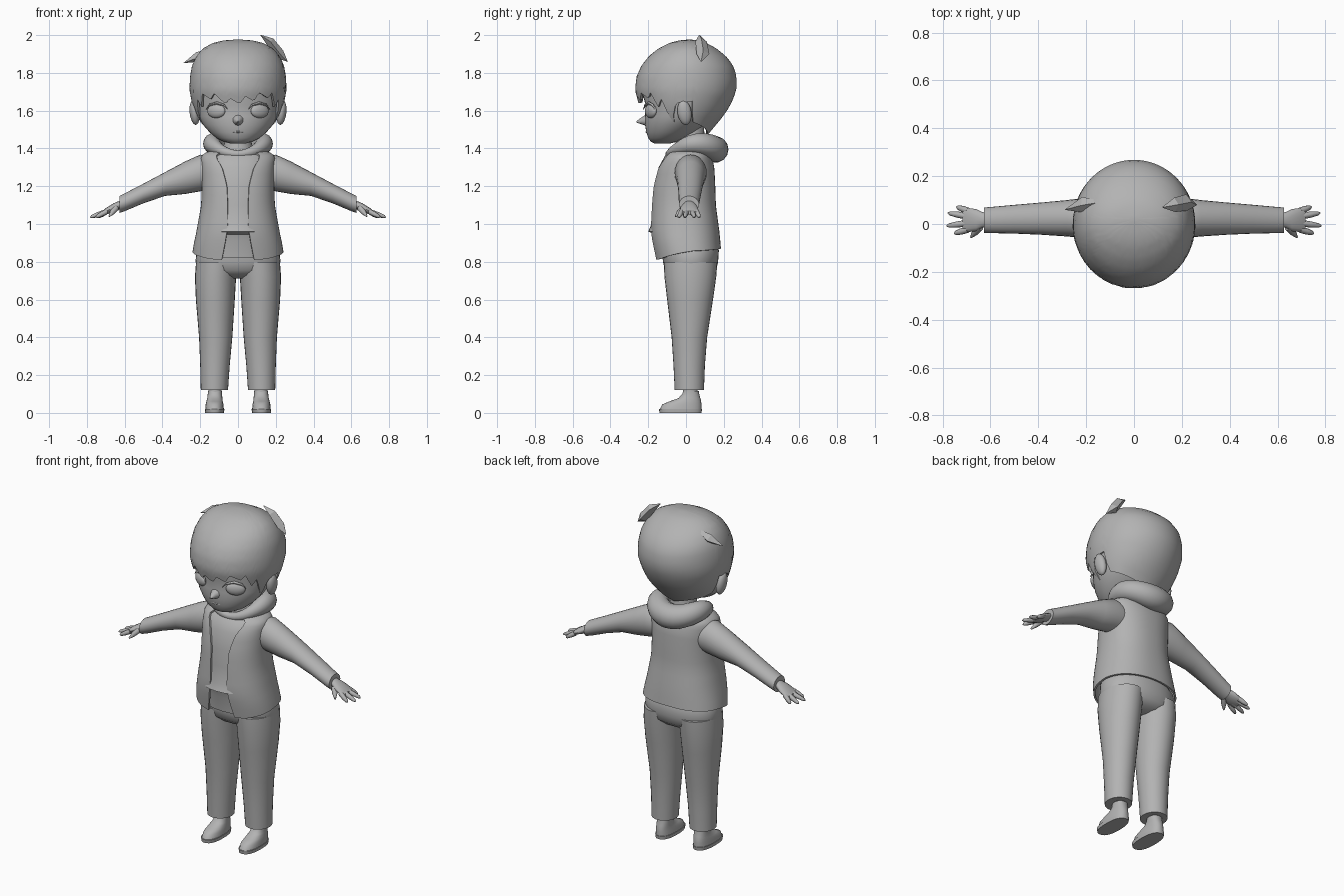
import bpy, bmesh, math
from mathutils import Vector

cube = bpy.data.objects.get("Cube")
if cube:
    bpy.data.objects.remove(cube, do_unlink=True)

GREY = (0.45, 0.45, 0.45, 1)
grey = bpy.data.materials.new("plain_grey")
grey.use_nodes = True
grey.diffuse_color = GREY
grey.node_tree.nodes["Principled BSDF"].inputs["Base Color"].default_value = GREY
grey.node_tree.nodes["Principled BSDF"].inputs["Roughness"].default_value = 0.8


def lerp(table, k):
    """Interpolate the rows of a table keyed by its first column."""
    if k <= table[0][0]:
        return table[0][1:]
    for a, b in zip(table, table[1:]):
        if k <= b[0]:
            t = (k - a[0]) / (b[0] - a[0])
            return [p + (q - p) * t for p, q in zip(a[1:], b[1:])]
    return table[-1][1:]


def oval(theta, n):
    """Unit superellipse point; angle zero is the front."""
    s, c = math.sin(theta), math.cos(theta)
    return (math.copysign(abs(s) ** (2 / n), s), -math.copysign(abs(c) ** (2 / n), c))


def build(name, rings, wrap=True, caps=True, loop=False, thick=0, angle=45):
    """Bridge rings of points into one smooth object."""
    bm = bmesh.new()
    rows = [[bm.verts.new(p) for p in ring] for ring in rings]
    n = len(rows[0])
    pairs = list(zip(rows, rows[1:])) + ([(rows[-1], rows[0])] if loop else [])
    for low, high in pairs:
        for j in range(n if wrap else n - 1):
            k = (j + 1) % n
            bm.faces.new((low[j], low[k], high[k], high[j]))
    if caps:
        bm.faces.new(rows[0][::-1])
        bm.faces.new(rows[-1])
    bmesh.ops.remove_doubles(bm, verts=bm.verts, dist=1e-5)
    if caps or loop:
        bmesh.ops.recalc_face_normals(bm, faces=bm.faces)
    mesh = bpy.data.meshes.new(name)
    bm.to_mesh(mesh)
    bm.free()
    mesh.materials.append(grey)
    ob = bpy.data.objects.new(name, mesh)
    bpy.context.collection.objects.link(ob)
    bpy.ops.object.select_all(action='DESELECT')
    ob.select_set(True)
    bpy.context.view_layer.objects.active = ob
    if thick:
        mod = ob.modifiers.new("thickness", 'SOLIDIFY')
        mod.thickness, mod.offset = thick, -1
        bpy.ops.object.modifier_apply(modifier=mod.name)
    bpy.ops.object.shade_smooth_by_angle(angle=math.radians(angle))
    return ob


def loft(name, table, side=1, segs=28, n=2, along_x=False):
    """Rows are (position, centre, radius, front y, back y)."""
    rings = []
    for a, c, r, y0, y1 in table:
        ring = []
        for j in range(segs):
            s, f = oval(math.tau * j / segs, n)
            x, z = (a, c + r * s) if along_x else (c + r * s, a)
            ring.append((side * x, (y0 + y1) / 2 + f * (y1 - y0) / 2, z))
        rings.append(ring)
    return build(name, rings)


def shell(name, table, low, rows, segs, n=2, gap=None, thick=0.012):
    """Open skin over a lofted table, with a shaped lower edge and optional front gap."""
    top = table[-1][0]
    rings = []
    for i in range(rows + 1):
        ring = []
        for j in range(segs + 1 if gap else segs):
            u = j / segs
            deg = 360 * u if u <= 0.5 else 360 * u - 360
            bottom = lerp(low, deg)[0]
            z = bottom + (top - bottom) * math.sin(i / rows * math.pi / 2)
            cx, rx, y0, y1 = lerp(table, z)
            start = math.asin(min(0.95, lerp(gap, z)[0] / rx) ** (n / 2)) if gap else 0
            s, f = oval(start + u * (math.tau - 2 * start), n)
            ring.append((cx + rx * s, (y0 + y1) / 2 + f * (y1 - y0) / 2, z))
        rings.append(ring)
    return build(name, rings, wrap=not gap, caps=False, thick=thick)


def tube(name, pts, radii, segs=8, flat=1.0, angle=45):
    """Tapered tube through points."""
    pts = [Vector(p) for p in pts]
    q = (pts[-1] - pts[0]).to_track_quat('Z', 'Y')
    rings = [[p + q @ Vector((r * math.cos(math.tau * j / segs),
                              r * flat * math.sin(math.tau * j / segs), 0))
              for j in range(segs)] for p, r in zip(pts, radii)]
    return build(name, rings, angle=angle)


def ball(name, loc, scale, rot=(0, 0, 0)):
    rings = []
    for i in range(17):
        a = math.pi * (i / 16 - 0.5)
        r = max(math.cos(a), 0.002)
        rings.append([(r * math.cos(math.tau * j / 24), r * math.sin(math.tau * j / 24),
                       math.sin(a)) for j in range(24)])
    ob = build(name, rings)
    ob.location, ob.scale, ob.rotation_euler = loc, scale, rot
    return ob


# Head and neck
loft("head", [(1.425, 0, .035, -.165, -.09), (1.435, 0, .075, -.185, -.05),
              (1.455, 0, .115, -.2, 0), (1.485, 0, .15, -.21, .05),
              (1.525, 0, .185, -.217, .1), (1.57, 0, .21, -.217, .15),
              (1.63, 0, .226, -.213, .2), (1.7, 0, .235, -.235, .235),
              (1.8, 0, .225, -.225, .23), (1.88, 0, .17, -.15, .15)], segs=40)
loft("neck", [(1.33, 0, .095, -.07, .11), (1.39, 0, .085, -.065, .11),
              (1.43, 0, .072, -.055, .1), (1.52, 0, .07, -.05, .095)])
tube("nose", [(0, -.18, 1.552), (0, -.235, 1.545), (0, -.262, 1.541)], [.045, .018, .004], 12)
tube("mouth", [(x, -.209 + 4 * x * x, 1.487 + 3 * x * x) for x in (-.045, -.025, 0, .025, .045)],
     [.001, .004, .005, .004, .001])

# Hair: cap with a jagged fringe, locks before the ears and a low nape
hair = [(1.46, 0, .11, -.1, .105), (1.52, 0, .195, -.17, .155), (1.58, 0, .226, -.228, .205),
        (1.64, 0, .244, -.252, .24), (1.71, 0, .257, -.27, .268), (1.78, 0, .254, -.262, .268),
        (1.84, 0, .243, -.235, .25), (1.89, 0, .22, -.195, .21), (1.93, 0, .185, -.145, .16),
        (1.96, 0, .13, -.085, .105), (1.973, 0, .07, -.03, .06), (1.977, 0, 0, .02, .02)]
side_locks = [(60, 1.66), (72, 1.53), (79, 1.64), (99, 1.65), (104, 1.54), (150, 1.49), (180, 1.465)]
fringe = [(-54, 1.62), (-48, 1.69), (-36, 1.66), (-30, 1.69), (-16, 1.635), (-10, 1.665),
          (2, 1.635), (9, 1.675), (20, 1.65), (26, 1.695), (40, 1.665), (45, 1.695), (54, 1.62)]
edge = [(-d, z) for d, z in reversed(side_locks)] + fringe + side_locks
shell("hair", hair, edge, 18, 120)
tube("left_hair_tuft", [(.12, .07, 2.0), (.17, .08, 1.965), (.22, .09, 1.9), (.262, .08, 1.86)],
     [.002, .03, .034, .002], 4, .8, 20)
tube("right_hair_tuft", [(-.15, .09, 1.92), (-.21, .08, 1.885), (-.288, .06, 1.852)],
     [.01, .034, .001], 4, .8, 20)

# Hood: ring round the neck, thin in front and full behind
rings = []
for i in range(40):
    a = math.tau * i / 40
    back = (1 - math.cos(a)) / 2
    ra, rz = .02 + .05 * back ** .8, .02 + .05 * back ** .7
    ring = []
    for j in range(14):
        b = math.tau * j / 14
        d = ra * math.cos(b)
        ring.append(((.135 + d) * math.sin(a), .033 - (.122 + d) * math.cos(a),
                     1.37 + .042 * math.sin(a) ** 2 + .025 * back + rz * math.sin(b)))
    rings.append(ring)
build("hood", rings, caps=False, loop=True)

# Shirt, and open jacket over it
loft("shirt", [(.82, 0, .18, -.145, .14), (.91, 0, .17, -.155, .14), (.945, 0, .165, -.165, .13),
               (.96, 0, .165, -.2, .13), (1.0, 0, .165, -.183, .13), (1.1, 0, .17, -.174, .13),
               (1.2, 0, .17, -.165, .13), (1.3, 0, .17, -.145, .12), (1.36, 0, .16, -.112, .11),
               (1.39, 0, .1, -.07, .1)], n=2.3)
jacket = [(.8, 0, .242, -.162, .186), (.87, 0, .24, -.175, .185), (.95, 0, .222, -.19, .178),
          (1.1, 0, .195, -.184, .158), (1.2, 0, .192, -.176, .155), (1.3, 0, .196, -.155, .15),
          (1.36, 0, .198, -.122, .135), (1.385, 0, .16, -.09, .12), (1.4, 0, .1, -.05, .1)]
hem = [(-180, .87), (-90, .858), (-20, .815), (0, .81), (20, .815), (90, .858), (180, .87)]
opening = [(.8, .088), (.9, .068), (1.0, .053), (1.2, .058), (1.3, .085), (1.36, .12), (1.4, .07)]
shell("jacket", jacket, hem, 18, 56, 2.3, opening, .01)

# Trouser seat
loft("trouser_seat", [(.712, 0, .06, -.04, .08), (.728, 0, .16, -.08, .13), (.755, 0, .212, -.11, .16),
                      (.8, 0, .225, -.122, .17), (.86, 0, .22, -.127, .174),
                      (.93, 0, .18, -.13, .14)], segs=36, n=2.2)

for label, s in (("left", 1), ("right", -1)):
    # Face sides
    ball(label + "_eye", (s * .115, -.186, 1.598), (.053, .022, .037), (0, 0, s * .5))
    tube(label + "_eyelid",
         [(s * (.112 + .058 * math.cos(a)), -.196 + .03 * math.cos(a), 1.598 + .042 * math.sin(a))
          for a in (2.9, 2.3, 1.57, .85, .25)], [.002, .006, .008, .007, .002])
    ball(label + "_ear", (s * .23, -.008, 1.59), (.026, .037, .066), (.15, s * .12, 0))
    # Sleeve and hand
    loft(label + "_sleeve", [(.12, 1.27, .08, -.05, .1), (.2, 1.27, .097, -.06, .11),
                             (.28, 1.245, .086, -.052, .1), (.385, 1.212, .063, -.045, .09),
                             (.5, 1.162, .052, -.04, .08), (.6, 1.115, .047, -.038, .071),
                             (.628, 1.103, .045, -.037, .069)], s, 24, along_x=True)
    loft(label + "_palm", [(.6, 1.108, .024, -.012, .045), (.635, 1.098, .022, -.016, .05),
                           (.66, 1.086, .023, -.03, .062), (.7, 1.067, .017, -.034, .068),
                           (.718, 1.058, .011, -.028, .062)], s, 16, along_x=True)
    for finger, y0, x1, y1 in (("index", -.023, .752, -.04), ("middle", .004, .783, -.008),
                               ("ring", .032, .778, .046), ("little", .055, .742, .072)):
        a, b = Vector((s * .695, y0, 1.066)), Vector((s * x1, y1, 1.036))
        tube(f"{label}_{finger}_finger", [a, a.lerp(b, .5), a.lerp(b, .88), b],
             [.014, .013, .009, .003])
    tube(label + "_thumb", [(s * .645, -.012, 1.085), (s * .665, -.036, 1.062),
                            (s * .682, -.056, 1.04)], [.017, .014, .004])
    # Trouser leg, ankle and shoe
    loft(label + "_trouser_leg", [(.12, .125, .072, -.06, .095), (.25, .122, .078, -.066, .1),
                                  (.4, .118, .088, -.076, .112), (.6, .12, .103, -.1, .143),
                                  (.72, .119, .109, -.114, .16), (.8, .113, .109, -.118, .166)], s)
    loft(label + "_ankle", [(.06, .122, .034, -.02, .062), (.14, .122, .034, -.015, .062)], s, 16)
    loft(label + "_sole", [(0, .124, .05, -.14, .082), (.02, .124, .052, -.143, .085)], s, 28, 2.4)
    loft(label + "_shoe", [(.02, .124, .049, -.138, .082), (.045, .124, .047, -.125, .082),
                           (.062, .124, .043, -.085, .08), (.078, .123, .04, -.04, .076),
                           (.1, .122, .038, -.02, .07), (.115, .122, .038, -.015, .068)], s, 28, 2.3)
